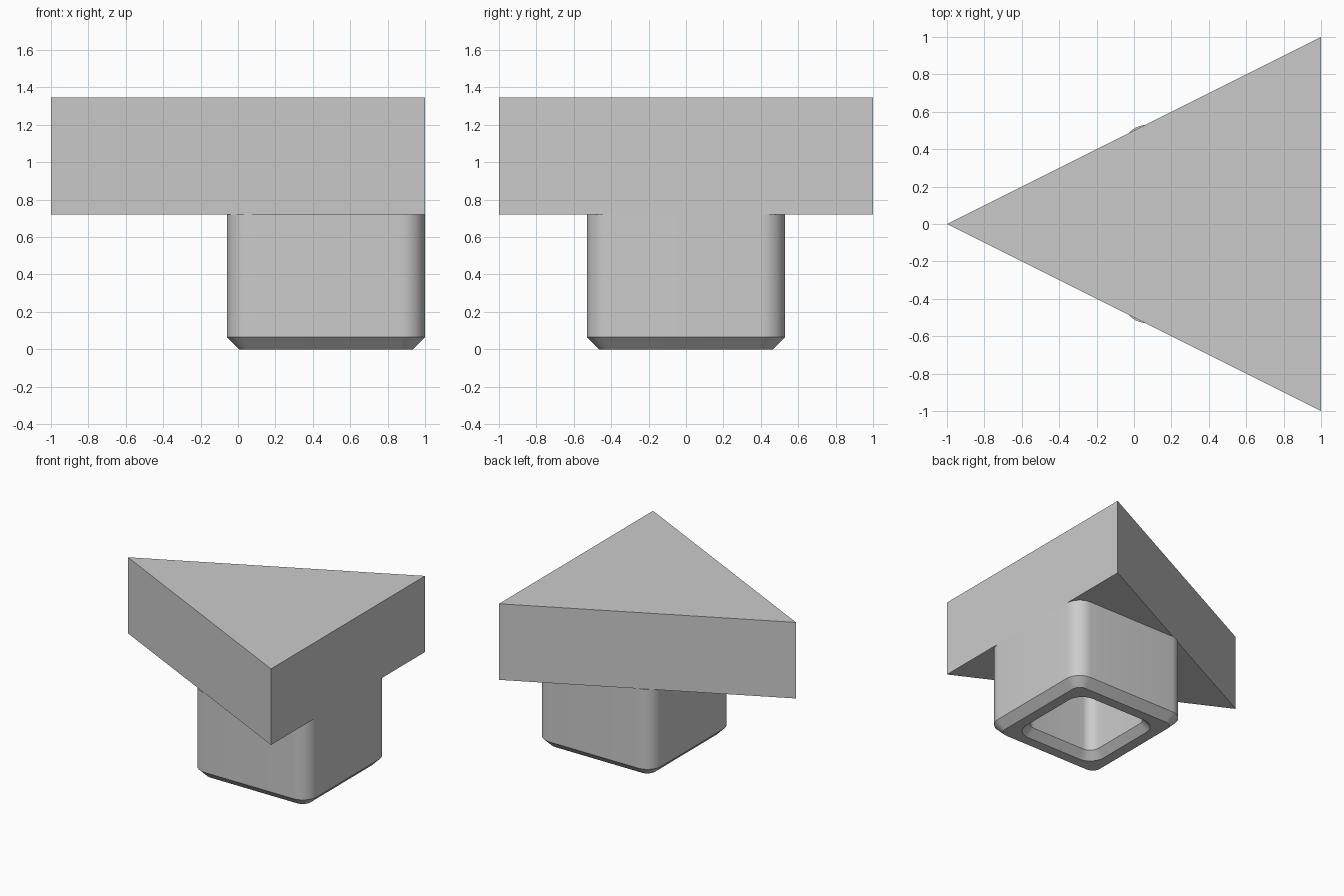
import bpy, bmesh, math

if "Cube" in bpy.data.objects:
    bpy.data.objects.remove(bpy.data.objects["Cube"], do_unlink=True)

grey = bpy.data.materials.new("light grey")
grey.use_nodes = True
grey.diffuse_color = (0.6, 0.6, 0.6, 1)
grey.node_tree.nodes["Principled BSDF"].inputs["Base Color"].default_value = grey.diffuse_color

TOP, SEAT = 1.345, 0.72      # top of the head, top of the stem
STEM_X = 0.47                # stem centre, flush with the head's flat side


def make_object(name, bm):
    bmesh.ops.recalc_face_normals(bm, faces=bm.faces)
    mesh = bpy.data.meshes.new(name)
    bm.to_mesh(mesh)
    bm.free()
    mesh.materials.append(grey)
    obj = bpy.data.objects.new(name, mesh)
    bpy.context.collection.objects.link(obj)
    return obj


def rounded_square(bm, half, radius, z, steps=10):
    ring = []
    for corner in range(4):
        mid = math.radians(45 + 90 * corner)
        cx = math.copysign(half - radius, math.cos(mid))
        cy = math.copysign(half - radius, math.sin(mid))
        for i in range(steps + 1):
            a = math.radians(90) * (corner + i / steps)
            ring.append(bm.verts.new((STEM_X + cx + radius * math.cos(a),
                                      cy + radius * math.sin(a), z)))
    return ring


# Triangular head
bm = bmesh.new()
base = bm.faces.new([bm.verts.new((x, y, SEAT)) for x, y in ((-1, 0), (1, -1), (1, 1))])
side = bmesh.ops.extrude_face_region(bm, geom=[base], use_keep_orig=True)
raised = [v for v in side["geom"] if isinstance(v, bmesh.types.BMVert)]
bmesh.ops.translate(bm, verts=raised, vec=(0, 0, TOP - SEAT))
make_object("triangular_head", bm)

# Hollow stem: outer wall, chamfered foot, chamfered socket mouth, socket wall
bm = bmesh.new()
profile = [(0.53, 0.13, SEAT), (0.53, 0.13, 0.065), (0.465, 0.07, 0),
           (0.38, 0.13, 0), (0.325, 0.085, 0.06), (0.325, 0.085, SEAT)]
rings = [rounded_square(bm, *p) for p in profile]
for k, ring in enumerate(rings):
    other = rings[(k + 1) % len(rings)]
    for i in range(len(ring)):
        j = (i + 1) % len(ring)
        bm.faces.new((ring[i], ring[j], other[j], other[i]))
stem = make_object("hollow_stem", bm)
bpy.ops.object.select_all(action="DESELECT")
stem.select_set(True)
bpy.context.view_layer.objects.active = stem
bpy.ops.object.shade_smooth_by_angle(angle=math.radians(30))
